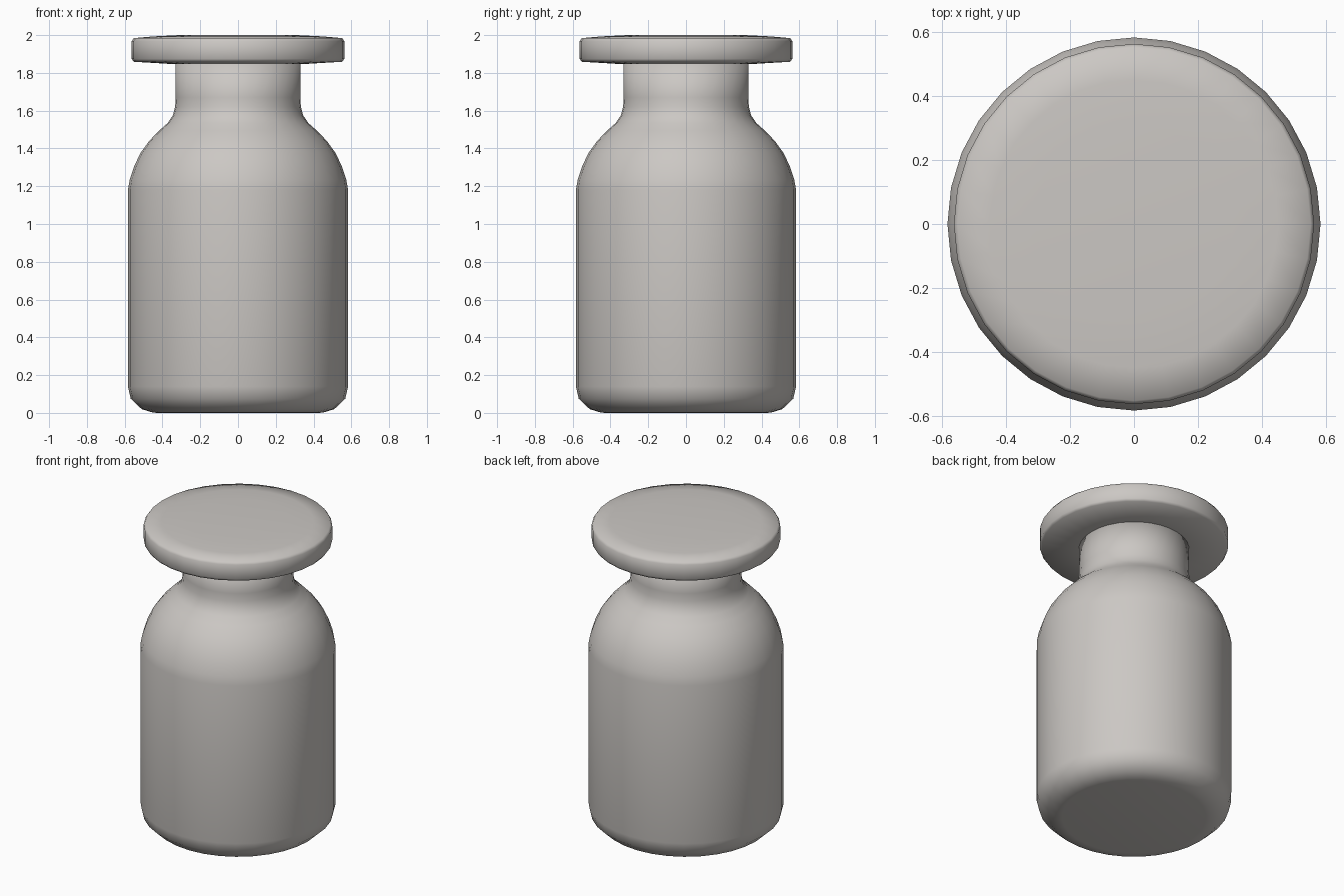
import bpy, math

if "Cube" in bpy.data.objects:
    bpy.data.objects.remove(bpy.data.objects["Cube"])

SIDES = 32

mat = bpy.data.materials.new("warm_light_grey")
mat.diffuse_color = (0.60, 0.575, 0.55, 1.0)
mat.use_nodes = True
mat.node_tree.nodes["Principled BSDF"].inputs["Base Color"].default_value = mat.diffuse_color


def lathe(name, profile):
    """Revolve (radius, z) points, closing the ends with n-gon caps."""
    verts, faces = [], []
    for r, z in profile:
        for i in range(SIDES):
            a = 2 * math.pi * i / SIDES
            verts.append((r * math.cos(a), r * math.sin(a), z))
    for k in range(len(profile) - 1):
        for i in range(SIDES):
            j = (i + 1) % SIDES
            a, b = k * SIDES, (k + 1) * SIDES
            faces.append((a + i, a + j, b + j, b + i))
    last = (len(profile) - 1) * SIDES
    faces.append(tuple(reversed(range(SIDES))))
    faces.append(tuple(range(last, last + SIDES)))
    mesh = bpy.data.meshes.new(name)
    mesh.from_pydata(verts, [], faces)
    mesh.materials.append(mat)
    mesh.polygons.foreach_set("use_smooth", [True] * len(mesh.polygons))
    mesh.update()
    obj = bpy.data.objects.new(name, mesh)
    bpy.context.collection.objects.link(obj)
    return obj


# Bottle body with rounded base, domed shoulder and neck
lathe("bottle_body", [
    (0.43, 0.0), (0.455, 0.003), (0.51, 0.02), (0.568, 0.075), (0.583, 0.14),
    (0.583, 1.18), (0.573, 1.235), (0.55, 1.305), (0.517, 1.375),
    (0.47, 1.44), (0.417, 1.495), (0.372, 1.535), (0.345, 1.575),
    (0.333, 1.62), (0.33, 1.67), (0.33, 1.85),
])

# Wide flat stopper with softened rim and slightly domed top
lathe("stopper_lid", [
    (0.31, 1.845), (0.335, 1.846), (0.552, 1.859), (0.563, 1.874),
    (0.563, 1.968), (0.552, 1.984), (0.45, 1.993), (0.31, 2.0),
])
